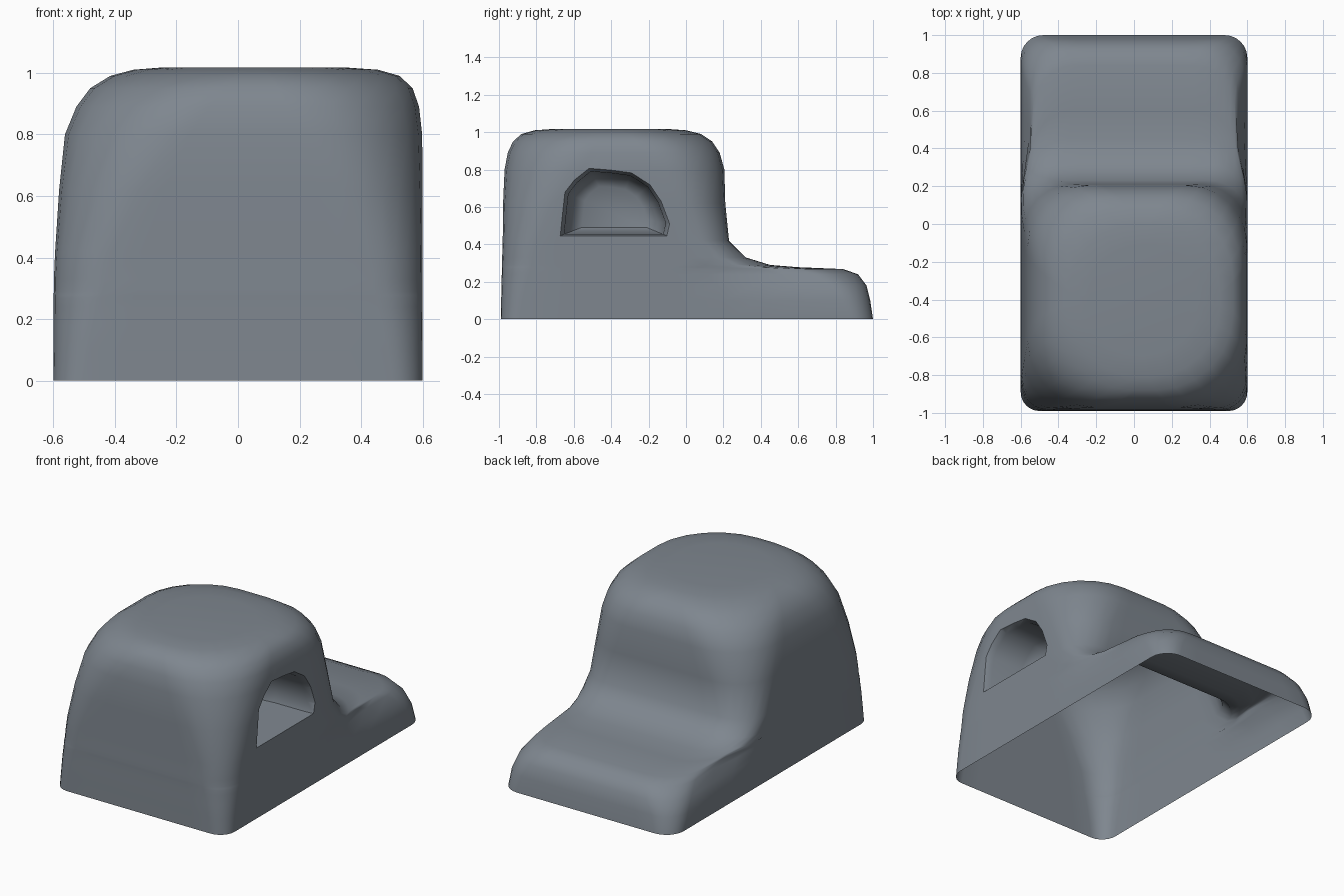
import bpy, bmesh, math

if "Cube" in bpy.data.objects:
    bpy.data.objects.remove(bpy.data.objects["Cube"])

# Shell profile: z, front y, back y, left x, right x, front corner radius, back corner radius
LEVELS = [
    (0.00, -.99, 1.00, .600, .600, .10, .12),
    (0.10, -.988, .985, .599, .600, .115, .15),
    (0.18, -.987, .965, .599, .600, .13, .19),
    (0.24, -.985, .92, .599, .600, .145, .23),
    (0.268, -.985, .84, .599, .600, .15, .25),
    (0.278, -.985, .60, .599, .600, .155, .23),
    (0.29, -.985, .45, .598, .600, .16, .21),
    (0.33, -.983, .32, .598, .600, .165, .18),
    (0.42, -.98, .23, .594, .600, .18, .19),
    (0.62, -.978, .21, .581, .600, .26, .25),
    (0.80, -.97, .205, .562, .598, .35, .32),
    (0.89, -.953, .18, .525, .588, .39, .35),
    (0.95, -.925, .14, .480, .567, .41, .37),
    (0.99, -.88, .08, .415, .525, .41, .37),
    (1.01, -.81, .00, .340, .455, .37, .36),
    (1.018, -.70, -.11, .240, .340, .28, .28),
]
ARC, SEG = 6, 8


def smooth(a, b, t):
    t = min(1, max(0, (t - a) / (b - a)))
    return t * t * (3 - 2 * t)


def ring(z, front, back, left, right, rf, rb):
    """Rounded rectangle outline, anticlockwise, with subdivided sides."""
    corners = [(right - rf, front + rf, rf, -90), (right - rb, back - rb, rb, 0),
               (-left + rb, back - rb, rb, 90), (-left + rf, front + rf, rf, 180)]
    arcs = []
    for cx, cy, r, start in corners:
        angles = [math.radians(start + 90 * i / ARC) for i in range(ARC + 1)]
        arcs.append([(cx + r * math.cos(a), cy + r * math.sin(a)) for a in angles])
    pts = []
    for k, arc in enumerate(arcs):
        pts += arc
        p, q = arc[-1], arcs[(k + 1) % 4][0]
        pts += [(p[0] + (q[0] - p[0]) * i / SEG, p[1] + (q[1] - p[1]) * i / SEG)
                for i in range(1, SEG)]
    # round over the long edges of the low rear step
    out = []
    for x, y in pts:
        roll = 0.11 * smooth(.12, .30, z) * smooth(.12, .50, y)
        out.append((x * (1 - roll), y, z))
    return out


def loft(name, rings):
    bm = bmesh.new()
    loops = [[bm.verts.new(p) for p in r] for r in rings]
    n = len(loops[0])
    for a, b in zip(loops, loops[1:]):
        for i in range(n):
            j = (i + 1) % n
            bm.faces.new((a[i], a[j], b[j], b[i]))
    bm.faces.new(loops[0][::-1])
    bm.faces.new(loops[-1])
    bmesh.ops.recalc_face_normals(bm, faces=bm.faces)
    mesh = bpy.data.meshes.new(name)
    bm.to_mesh(mesh)
    bm.free()
    obj = bpy.data.objects.new(name, mesh)
    bpy.context.collection.objects.link(obj)
    return obj


# Hollow body with low rear step
body = loft("shell_body", [ring(*level) for level in LEVELS])

# Arched side recess with a flared rim and rounded inner end
WINDOW = [(-.675, .445), (-.10, .445), (-.085, .51), (-.13, .63), (-.19, .72),
          (-.29, .785), (-.40, .80), (-.52, .81), (-.60, .745), (-.65, .68)]


def window_ring(x, scale):
    return [(x, -.38 + (y + .38) * scale, .56 + (z - .56) * scale) for y, z in WINDOW]


cutter = loft("window_cutter", [window_ring(.25, .60), window_ring(.28, .78),
                                window_ring(.35, .90), window_ring(.56, .92),
                                window_ring(.605, 1.0), window_ring(.70, 1.02)])
cutter.hide_render = True
cut = body.modifiers.new("window", 'BOOLEAN')
cut.operation = 'DIFFERENCE'
cut.solver = 'EXACT'
cut.object = cutter
bpy.context.view_layer.objects.active = body
body.select_set(True)
bpy.ops.object.modifier_apply(modifier=cut.name)
bpy.data.objects.remove(cutter)

# Open the underside
bm = bmesh.new()
bm.from_mesh(body.data)
base = [f for f in bm.faces if all(v.co.z < 1e-4 for v in f.verts)]
bmesh.ops.delete(bm, geom=base, context='FACES')
bm.to_mesh(body.data)
bm.free()

bpy.ops.object.shade_smooth_by_angle(angle=math.radians(50))

# Slate grey
slate = bpy.data.materials.new("slate_grey")
slate.diffuse_color = (.21, .24, .275, 1)
slate.use_nodes = True
slate.node_tree.nodes["Principled BSDF"].inputs["Base Color"].default_value = slate.diffuse_color
body.data.materials.clear()
body.data.materials.append(slate)
